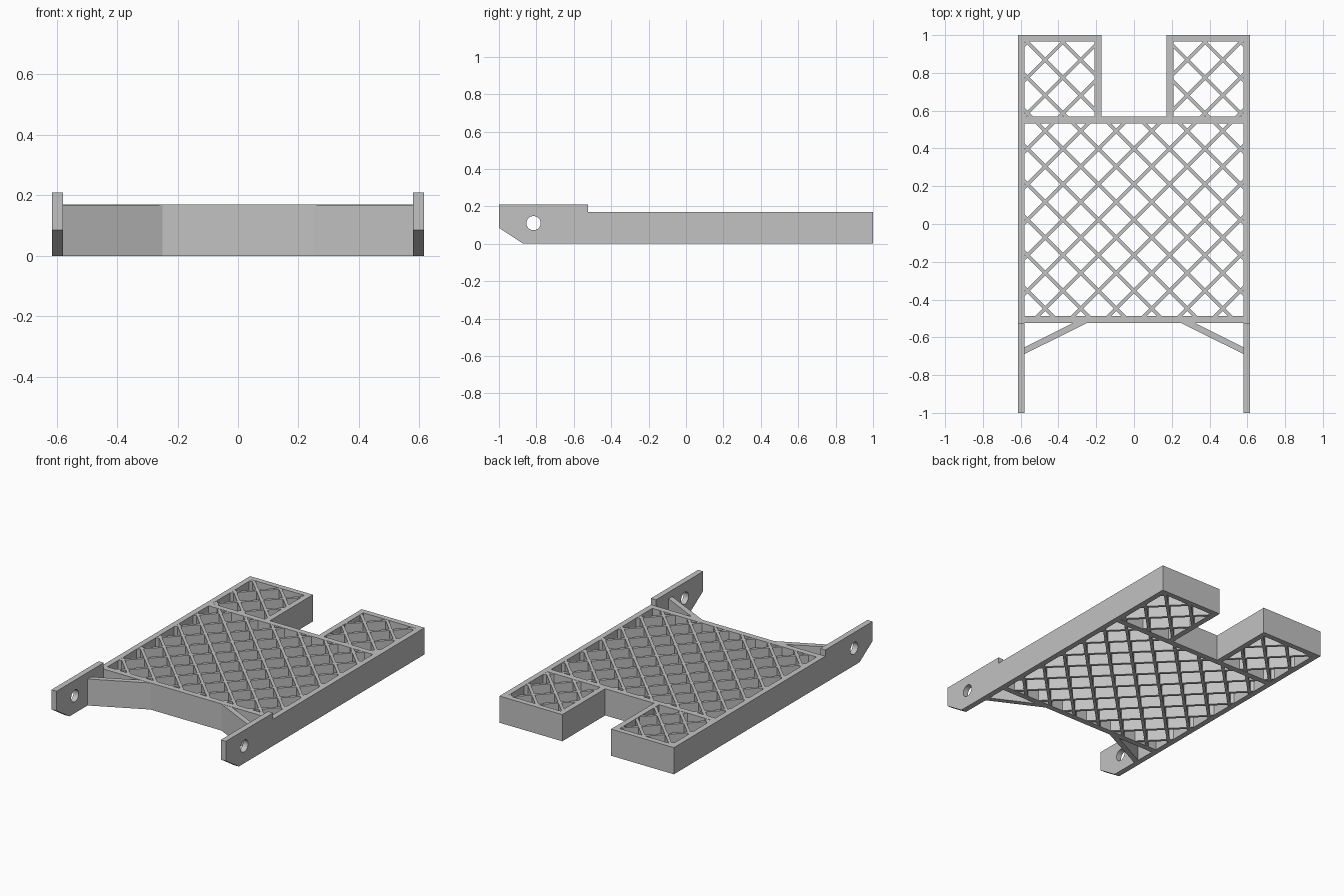
import bpy, bmesh, math
from mathutils import Matrix, Vector

cube = bpy.data.objects.get("Cube")
if cube:
    bpy.data.objects.remove(cube, do_unlink=True)

HALF_W, WALL, DECK_H = 0.615, 0.036, 0.17
INNER = HALF_W - WALL
FRONT = -0.525

grey = bpy.data.materials.new("plain grey")
grey.use_nodes = True
grey.diffuse_color = (0.54, 0.54, 0.54, 1)
grey.node_tree.nodes["Principled BSDF"].inputs["Base Color"].default_value = (0.54, 0.54, 0.54, 1)


def add_prism(bm, points, direction):
    """Extrude a closed polygon of 3D points along a direction."""
    base = bm.faces.new([bm.verts.new(p) for p in points])
    grown = bmesh.ops.extrude_face_region(bm, geom=[base])
    moved = [v for v in grown["geom"] if isinstance(v, bmesh.types.BMVert)]
    bmesh.ops.translate(bm, verts=moved, vec=direction)


def finish(bm, name):
    bmesh.ops.recalc_face_normals(bm, faces=bm.faces)
    mesh = bpy.data.meshes.new(name)
    bm.to_mesh(mesh)
    bm.free()
    mesh.materials.append(grey)
    obj = bpy.data.objects.new(name, mesh)
    bpy.context.collection.objects.link(obj)
    return obj


def prism(name, points, direction):
    bm = bmesh.new()
    add_prism(bm, points, direction)
    return finish(bm, name)


def cut(obj, cutter):
    """Subtract the cutter for good, then drop it."""
    cutter.hide_render = True
    mod = obj.modifiers.new("cut", 'BOOLEAN')
    mod.operation, mod.solver, mod.object = 'DIFFERENCE', 'EXACT', cutter
    bpy.context.view_layer.update()
    result = bpy.data.meshes.new_from_object(
        obj.evaluated_get(bpy.context.evaluated_depsgraph_get()))
    obj.modifiers.clear()
    obj.data = result
    bpy.data.objects.remove(cutter, do_unlink=True)


# Deck frame: outline with a rear notch, opened by three pockets
NOTCH_X, NOTCH_Y = 0.172, 0.568
half = [(HALF_W, FRONT), (HALF_W, 1), (NOTCH_X, 1), (NOTCH_X, NOTCH_Y)]
outline = half + [(-x, y) for x, y in reversed(half)]
frame = prism("deck_frame", [(x, y, 0) for x, y in outline], (0, 0, DECK_H))

pockets = [(-INNER, INNER, -0.488, 0.531),
           (NOTCH_X + WALL, INNER, NOTCH_Y, 0.965),
           (-INNER, -NOTCH_X - WALL, NOTCH_Y, 0.965)]
for x0, x1, y0, y1 in pockets:
    corners = [(x0, y0, -0.1), (x1, y0, -0.1), (x1, y1, -0.1), (x0, y1, -0.1)]
    cut(frame, prism("pocket_cutter", corners, (0, 0, 0.5)))

# Diagonal lattice: upright ribs in two directions, ending inside the walls
PITCH, RIB, CENTRE_Y, INSET = 0.188, 0.018, 0.023, 0.015
bm = bmesh.new()
for x0, x1, y0, y1 in pockets:
    x0, x1, y0, y1 = x0 - INSET, x1 + INSET, y0 - INSET, y1 + INSET
    for slope in (1, -1):
        for k in range(-12, 13):
            # Rib line: y = CENTRE_Y + slope * x + k * PITCH
            shift = CENTRE_Y + k * PITCH
            ends = sorted(((y0 - shift) * slope, (y1 - shift) * slope))
            a, b = max(x0, ends[0]), min(x1, ends[1])
            if b - a < 0.04:
                continue
            p = Vector((a, slope * a + shift, 0.001))
            q = Vector((b, slope * b + shift, 0.001))
            side = Vector((-slope, 1, 0)).normalized() * RIB / 2
            add_prism(bm, [p - side, q - side, q + side, p + side],
                      (0, 0, DECK_H - 0.002))
finish(bm, "lattice_ribs")

# Mirrored front arms with pivot holes, and their slanted braces
arm_profile = [(FRONT, 0), (FRONT, 0.21), (-1, 0.21), (-1, 0.085), (-0.87, 0)]
brace_plan = [(INNER + 0.01, -0.693), (INNER + 0.01, -0.657),
              (0.325, FRONT), (0.325, FRONT + 0.01), (0.25, FRONT + 0.01), (0.25, FRONT)]
for side, s in (("left", 1), ("right", -1)):
    arm = prism(side + "_arm", [(s * INNER, y, z) for y, z in arm_profile],
                (s * WALL, 0, 0))
    bm = bmesh.new()
    spin = Matrix.Translation((s * HALF_W, -0.815, 0.11)) @ Matrix.Rotation(math.pi / 2, 4, 'Y')
    bmesh.ops.create_cone(bm, cap_ends=True, segments=32, radius1=0.038,
                          radius2=0.038, depth=0.3, matrix=spin)
    cut(arm, finish(bm, "hole_cutter"))
    prism(side + "_brace", [(s * x, y, 0) for x, y in brace_plan],
          (0, 0, DECK_H - 0.001))
